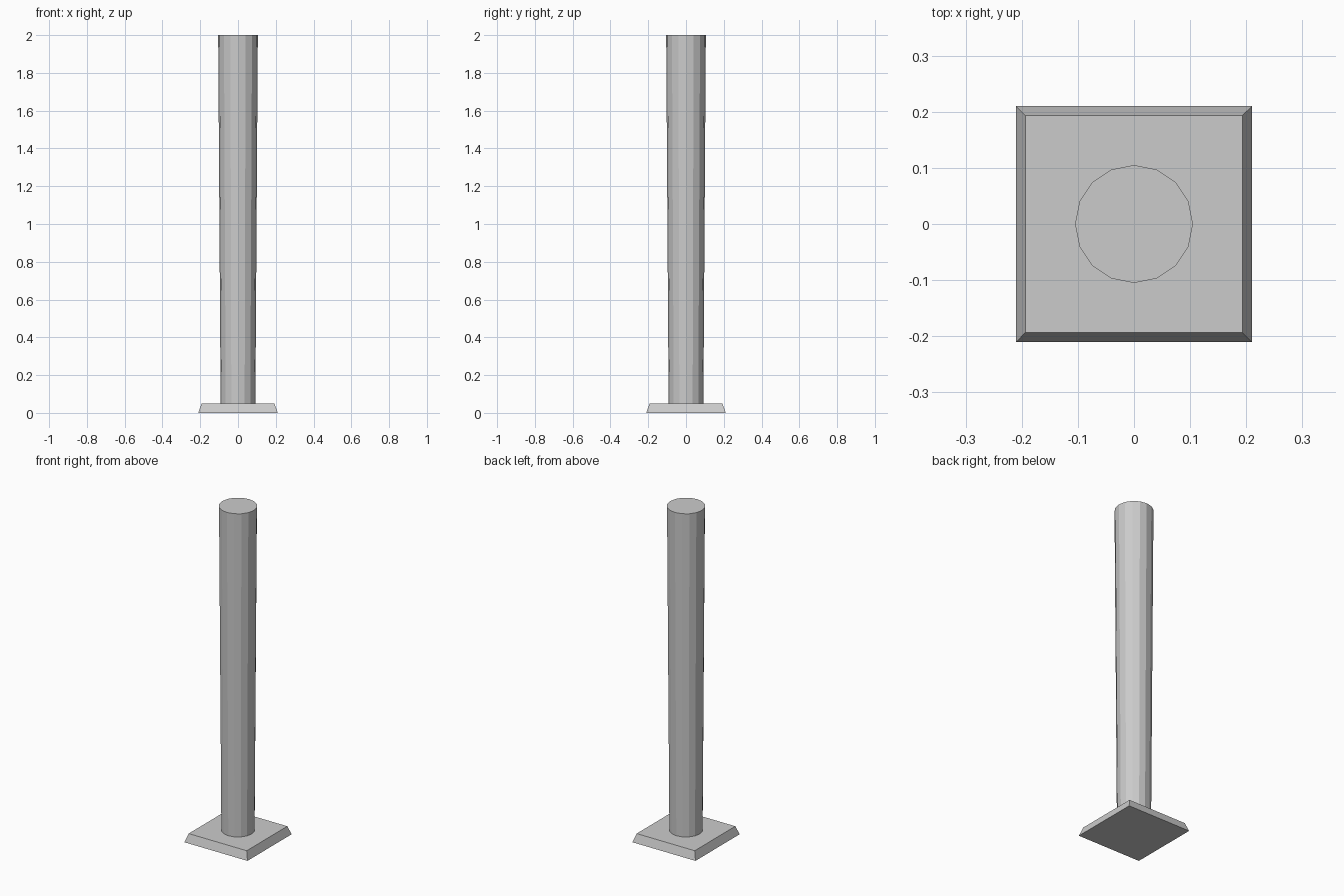
import bpy
from math import pi, sqrt

if "Cube" in bpy.data.objects:
    bpy.data.objects.remove(bpy.data.objects["Cube"])


def frustum(name, sides, r_bottom, r_top, z0, z1, turn=0.0):
    """Flat-shaded tapered prism standing between heights z0 and z1."""
    bpy.ops.mesh.primitive_cone_add(
        vertices=sides, radius1=r_bottom, radius2=r_top, depth=z1 - z0,
        location=(0, 0, (z0 + z1) / 2), rotation=(0, 0, turn))
    obj = bpy.context.object
    obj.name = name
    bpy.ops.object.transform_apply(location=True, rotation=True, scale=True)
    return obj


# Square base plate with sloped edges
frustum("base_plate", 4, 0.21 * sqrt(2), 0.193 * sqrt(2), 0.0, 0.05, pi / 4)

# Sixteen-sided post, slightly wider towards the top
frustum("post", 16, 0.092, 0.105, 0.05, 2.0)
